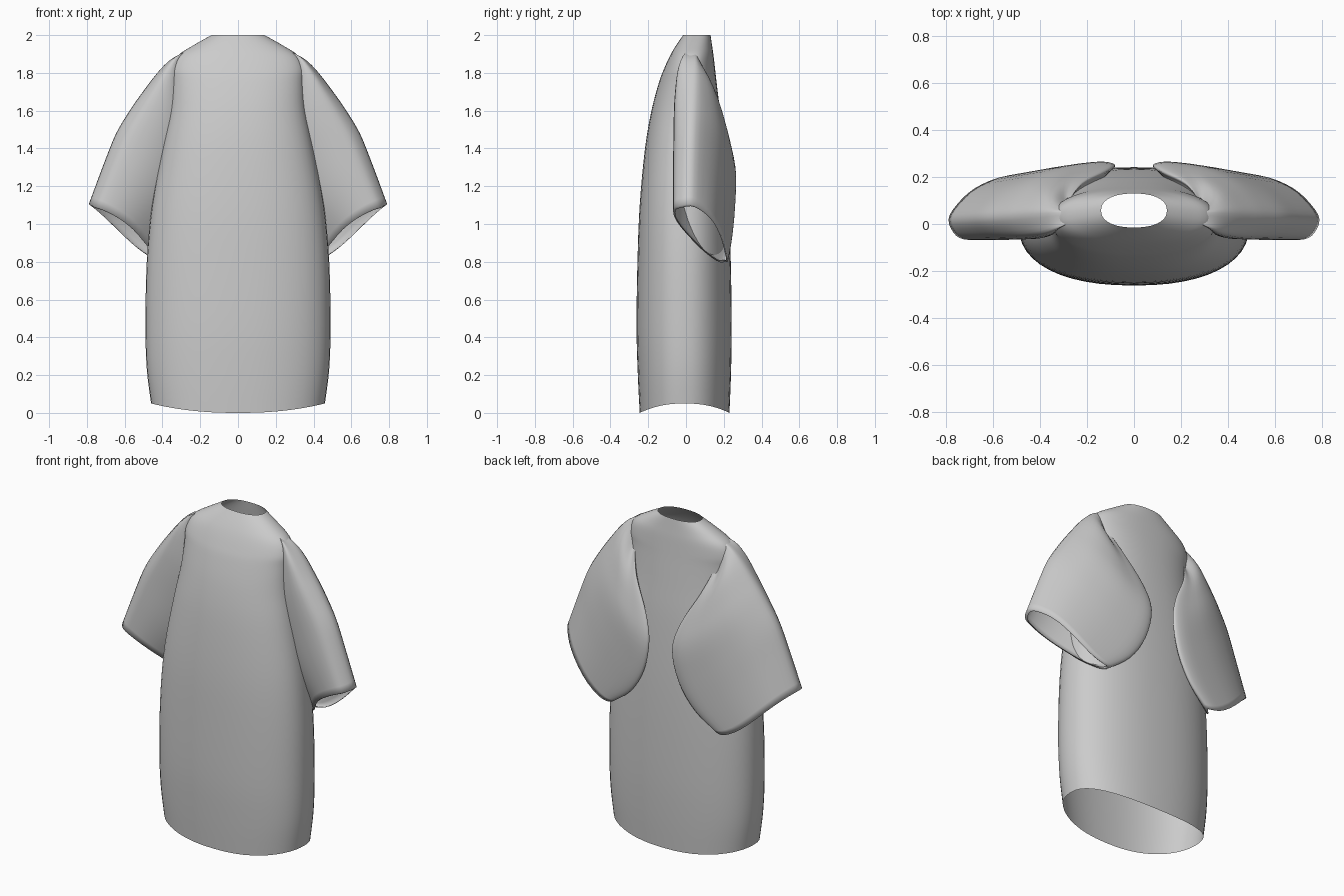
import bpy, bmesh, math

if "Cube" in bpy.data.objects:
    bpy.data.objects.remove(bpy.data.objects["Cube"], do_unlink=True)

fabric = bpy.data.materials.new("grey_fabric")
fabric.use_nodes = True
GREY = (0.6, 0.6, 0.6, 1)
fabric.diffuse_color = GREY
fabric.node_tree.nodes["Principled BSDF"].inputs["Base Color"].default_value = GREY


def smooth_rows(rows, steps, closed=False):
    """Catmull-Rom resampling of a list of equal-length tuples."""
    n = len(rows)
    pick = (lambda i: rows[i % n]) if closed else (lambda i: rows[max(0, min(n - 1, i))])
    out = []
    for i in range(n if closed else n - 1):
        for k in range(steps):
            t = k / steps
            out.append([0.5 * (2 * b + (c - a) * t + (2 * a - 5 * b + 4 * c - d) * t * t
                               + (3 * b - a - 3 * c + d) * t ** 3)
                        for a, b, c, d in zip(pick(i - 1), pick(i), pick(i + 1), pick(i + 2))])
    if not closed:
        out.append(list(rows[-1]))
    return out


def loft(name, rings, trim=None):
    """Skin closed rings into an open tube; trim removes hidden faces."""
    bm = bmesh.new()
    loops = [[bm.verts.new(p) for p in ring] for ring in rings]
    n = len(loops[0])
    for a, b in zip(loops, loops[1:]):
        for i in range(n):
            j = (i + 1) % n
            bm.faces.new((a[i], a[j], b[j], b[i]))
    bmesh.ops.recalc_face_normals(bm, faces=bm.faces[:])
    if trim:
        hidden = [f for f in bm.faces if all(trim(v.co) for v in f.verts)]
        bmesh.ops.delete(bm, geom=hidden, context="FACES")
    mesh = bpy.data.meshes.new(name)
    bm.to_mesh(mesh)
    bm.free()
    mesh.materials.append(fabric)
    mesh.polygons.foreach_set("use_smooth", [True] * len(mesh.polygons))
    obj = bpy.data.objects.new(name, mesh)
    bpy.context.collection.objects.link(obj)


# Body: height, half width, front y, back y
BODY = smooth_rows([
    (0.00, 0.46, -0.245, 0.23), (0.20, 0.483, -0.255, 0.238),
    (0.45, 0.49, -0.262, 0.242), (0.80, 0.483, -0.257, 0.237),
    (1.10, 0.455, -0.245, 0.225), (1.40, 0.40, -0.217, 0.203),
    (1.60, 0.36, -0.183, 0.18), (1.75, 0.35, -0.143, 0.162),
    (1.82, 0.352, -0.117, 0.154), (1.89, 0.32, -0.085, 0.146),
    (1.945, 0.238, -0.053, 0.138), (2.00, 0.14, -0.015, 0.13)], 4)


def body_ring(row, count=48):
    z, w, front, back = row
    mid, half = (front + back) / 2, (back - front) / 2
    ring = []
    for i in range(count):
        a = 2 * math.pi * i / count
        c, s = math.cos(a), math.sin(a)
        x = math.copysign(abs(c) ** 0.88, c) * w
        y = mid + math.copysign(abs(s) ** 0.88, s) * half
        # hem rises toward the sides
        ring.append((x, y, z + 0.05 * c * c * max(0, 1 - z / 0.6)))
    return ring


def inside_body(p):
    z, w, front, back = min(BODY, key=lambda r: abs(r[0] - p.z))
    mid, half = (front + back) / 2, (back - front) / 2
    return (p.x / w) ** 2 + ((p.y - mid) / half) ** 2 < 0.7


loft("body", [body_ring(r) for r in BODY])

# Sleeve stations: outer x, z, y, inner fold x, z, y, front depth
STATIONS = smooth_rows([
    (0.24, 1.92, 0.05, 0.24, 1.80, 0.07, 0.03),
    (0.335, 1.885, 0.048, 0.27, 1.76, 0.10, 0.065),
    (0.41, 1.82, 0.045, 0.22, 1.61, 0.17, 0.09),
    (0.50, 1.705, 0.04, 0.12, 1.42, 0.22, 0.10),
    (0.57, 1.605, 0.035, 0.08, 1.26, 0.245, 0.10),
    (0.645, 1.48, 0.03, 0.12, 1.07, 0.24, 0.097),
    (0.71, 1.32, 0.025, 0.22, 0.91, 0.225, 0.094),
    (0.79, 1.105, 0.02, 0.36, 0.80, 0.205, 0.088)], 4)

# Sleeve cross-section: place from outer to inner, front weight, back weight
SECTION = smooth_rows([
    (0, 0, 0), (0.05, 0.65, 0), (0.15, 0.97, 0), (0.35, 0.97, 0.02),
    (0.55, 0.75, 0.15), (0.75, 0.3, 0.45), (0.92, 0, 0.82), (1, 0, 1),
    (0.95, 0, 1.08), (0.8, 0, 1.08), (0.5, 0, 0.96), (0.25, 0, 0.7),
    (0.08, 0, 0.33)], 3, closed=True)


def sleeve_ring(station, side):
    ox, oz, oy, ix, iz, iy, depth = station
    # front lip is lifted, lower corner of the cuff is rounded
    return [(side * (ox + (ix - ox) * s),
             oy - depth * wf + (iy - oy) * wb,
             oz + (iz - oz) * s + 0.2 * wf * s - 0.35 * s * s * (1 - s))
            for s, wf, wb in SECTION]


for side, name in ((1, "left_sleeve"), (-1, "right_sleeve")):
    rings = [sleeve_ring(s, side) for s in STATIONS]
    # small lip turned in at the cuff
    centre = [sum(axis) / len(SECTION) for axis in zip(*rings[-1])]
    rings.append([[p + (c - p) * 0.07 for p, c in zip(point, centre)]
                  for point in rings[-1]])
    loft(name, rings, inside_body)
